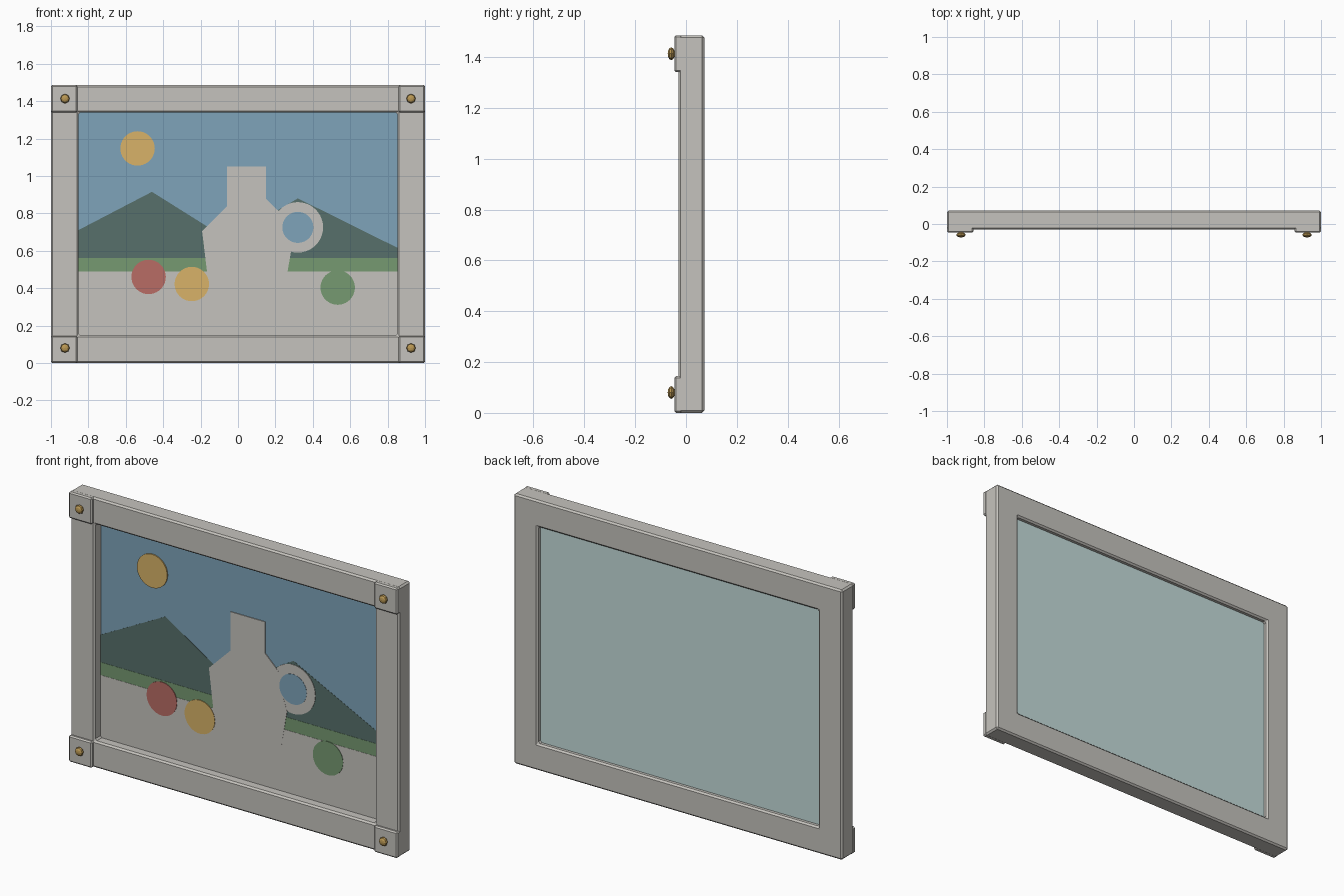
import bpy, bmesh, math
from mathutils import Matrix

cube = bpy.data.objects.get("Cube")
if cube:
    bpy.data.objects.remove(cube, do_unlink=True)


def material(name, rgb):
    m = bpy.data.materials.new(name)
    m.use_nodes = True
    m.diffuse_color = (*rgb, 1)
    m.node_tree.nodes["Principled BSDF"].inputs["Base Color"].default_value = (*rgb, 1)
    return m


GREY = material("warm grey", (0.56, 0.545, 0.51))
SKY = material("sky blue", (0.21, 0.37, 0.49))
HILL = material("dark hill green", (0.095, 0.16, 0.145))
GREEN = material("meadow green", (0.18, 0.32, 0.165))
YELLOW = material("golden yellow", (0.69, 0.45, 0.14))
RED = material("fruit red", (0.48, 0.15, 0.13))
GLASS = material("pale teal", (0.56, 0.72, 0.71))
BRASS = material("brass", (0.5, 0.32, 0.09))

W, H, B = 1.0, 1.485, 0.147           # half width, height, rail width
FRONT, BACK, PAINT = -0.03, 0.072, 0.027


def finish(name, bm, mat, bevel=0):
    bmesh.ops.recalc_face_normals(bm, faces=bm.faces)
    me = bpy.data.meshes.new(name)
    bm.to_mesh(me)
    bm.free()
    me.materials.append(mat)
    ob = bpy.data.objects.new(name, me)
    bpy.context.collection.objects.link(ob)
    if bevel:
        mod = ob.modifiers.new("bevel", "BEVEL")
        mod.width, mod.segments = bevel, 1
    return ob


def box(name, x0, x1, y0, y1, z0, z1, mat, bevel=0):
    bm = bmesh.new()
    mid = ((x0 + x1) / 2, (y0 + y1) / 2, (z0 + z1) / 2)
    size = (x1 - x0, y1 - y0, z1 - z0, 1)
    bmesh.ops.create_cube(bm, size=1, matrix=Matrix.Translation(mid) @ Matrix.Diagonal(size))
    return finish(name, bm, mat, bevel)


def plate(name, points, layer, mat):
    """Thin painted outline in the xz plane, lying on the panel."""
    bm = bmesh.new()
    y = PAINT - 0.0012 * layer
    bm.faces.new([bm.verts.new((x, y, z)) for x, z in points])
    out = bmesh.ops.extrude_face_region(bm, geom=bm.faces[:])
    for v in out["geom"]:
        if isinstance(v, bmesh.types.BMVert):
            v.co.y = PAINT
    return finish(name, bm, mat)


def circle(cx, cz, r, n=40):
    return [(cx + r * math.cos(2 * math.pi * i / n), cz + r * math.sin(2 * math.pi * i / n))
            for i in range(n)]


# Frame: a rectangular ring with chamfered edges
bm = bmesh.new()
loops = []
for inset, y in ((0, FRONT), (B, FRONT), (B, BACK), (0, BACK)):
    loops.append([bm.verts.new((sx * (W - inset), y, z))
                  for sx, z in ((-1, inset), (1, inset), (1, H - inset), (-1, H - inset))])
for k in range(4):
    a, b = loops[k], loops[(k + 1) % 4]
    for i in range(4):
        j = (i + 1) % 4
        bm.faces.new((a[i], a[j], b[j], b[i]))
finish("frame", bm, GREY, 0.009)

# Corner blocks with flattened brass studs
for side, sx in (("right", -1), ("left", 1)):
    for level, z0 in (("lower", 0), ("upper", H - 0.145)):
        xa, xb = sorted((sx * W, sx * (W - 0.142)))
        box(f"{level}_{side}_corner_block", xa, xb, -0.046, -0.015, z0, z0 + 0.145, GREY, 0.007)
        bm = bmesh.new()
        place = (Matrix.Translation((sx * 0.925, -0.058, 0.08 if z0 == 0 else H - 0.072))
                 @ Matrix.Diagonal((0.025, 0.014, 0.025, 1)) @ Matrix.Rotation(math.pi / 2, 4, "X"))
        bmesh.ops.create_uvsphere(bm, u_segments=8, v_segments=6, radius=1, matrix=place)
        finish(f"{level}_{side}_stud", bm, BRASS)

# Backing panel set inside the frame
X, Z0, Z1 = W - B + 0.004, B - 0.004, H - B + 0.004
box("backing_panel", -X, X, PAINT, 0.047, Z0, Z1, GLASS)

# Painted scenery
X, Z0, Z1 = X - 0.003, Z0 + 0.003, Z1 - 0.003
plate("sky", [(-X, Z0), (X, Z0), (X, Z1), (-X, Z1)], 1, SKY)
plate("left_hill", [(-X, 0.5), (0.05, 0.5), (0.05, 0.595), (-0.46, 0.915), (-X, 0.71)], 2, HILL)
plate("right_hill", [(-0.02, 0.5), (X, 0.5), (X, 0.615), (0.32, 0.88), (-0.02, 0.68)], 2, HILL)
plate("meadow", [(-X, 0.45), (X, 0.45), (X, 0.56), (-X, 0.56)], 3, GREEN)
plate("table", [(-X, Z0), (X, Z0), (X, 0.49), (-X, 0.49)], 4, GREY)

# Painted jug: handle ring first, then its opening, then the body
plate("jug_handle", circle(0.32, 0.725, 0.135), 4, GREY)
plate("handle_opening", circle(0.32, 0.725, 0.083), 5, SKY)
plate("jug_body", [(-0.155, 0.4), (0.25, 0.4), (0.283, 0.594), (0.24, 0.725), (0.24, 0.79),
                   (0.15, 0.877), (0.15, 1.05), (-0.06, 1.05), (-0.06, 0.837),
                   (-0.192, 0.706), (-0.166, 0.49)], 4.5, GREY)

# Sun and fruit
for name, cx, cz, mat in (("sun", -0.537, 1.147, YELLOW), ("red_fruit", -0.478, 0.46, RED),
                          ("yellow_fruit", -0.247, 0.422, YELLOW), ("green_fruit", 0.533, 0.403, GREEN)):
    plate(name, circle(cx, cz, 0.092), 6, mat)
